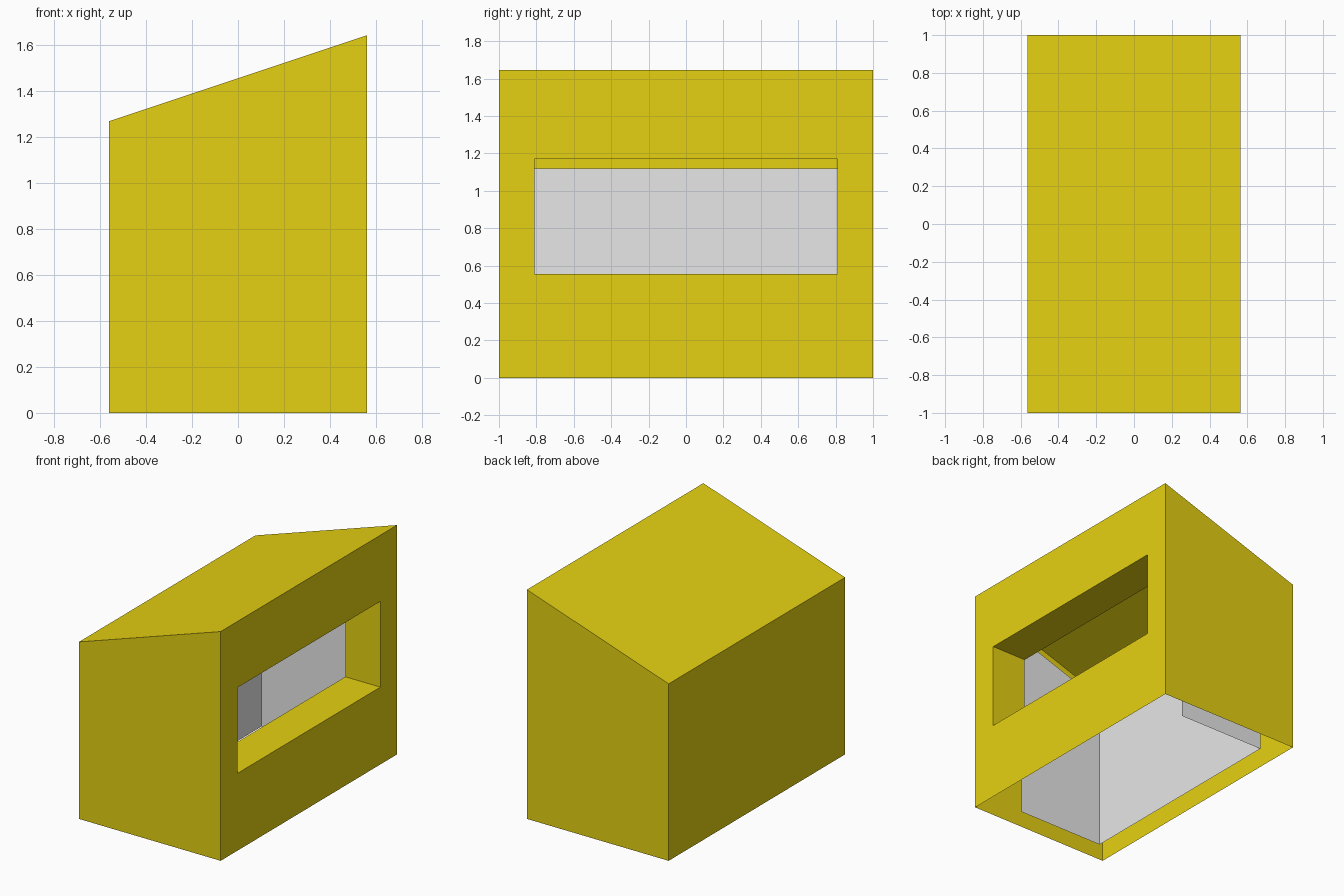
import bpy, bmesh

if "Cube" in bpy.data.objects:
    bpy.data.objects.remove(bpy.data.objects["Cube"])

X, Y = 0.5625, 1.0              # half depth and half width of the housing
Z_LOW, Z_HIGH = 1.27, 1.645     # roof height at the back (-x) and window (+x) side
X_IN, X_BACK = 0.285, -0.405    # inner end of the window sleeve, back of the lining


def material(name, rgb):
    m = bpy.data.materials.new(name)
    m.diffuse_color = (*rgb, 1.0)
    m.use_nodes = True
    m.node_tree.nodes["Principled BSDF"].inputs["Base Color"].default_value = m.diffuse_color
    return m


def roof(x, drop=0.0):
    """Height of the sloping roof at x, lowered by drop."""
    return Z_LOW + (Z_HIGH - Z_LOW) * (x + X) / (2 * X) - drop


def rect(x, half_y, z0, z1):
    """Rectangular loop facing +x."""
    return [(x, -half_y, z0), (x, half_y, z0), (x, half_y, z1), (x, -half_y, z1)]


def sheet_object(name, faces, mat):
    bm = bmesh.new()
    for f in faces:
        bm.faces.new([bm.verts.new(p) for p in f])
    bmesh.ops.remove_doubles(bm, verts=bm.verts[:], dist=1e-4)
    me = bpy.data.meshes.new(name)
    bm.to_mesh(me)
    bm.free()
    me.materials.append(mat)
    ob = bpy.data.objects.new(name, me)
    bpy.context.collection.objects.link(ob)
    return ob


def bridge(a, b):
    """Quads joining two loops of four points."""
    return [[a[i], a[(i + 1) % 4], b[(i + 1) % 4], b[i]] for i in range(4)]


yellow = material("yellow", (0.79, 0.64, 0.006))
grey = material("light grey", (0.8, 0.8, 0.8))

# Housing: thin walls, sloping roof, open bottom
back = rect(-X, Y, 0, Z_LOW)
front = rect(X, Y, 0, Z_HIGH)
housing = bridge(back, front)[1:] + [back[::-1]]      # skip the open bottom
window = rect(X, 0.81, 0.555, 1.17)
housing += bridge(front, window)                      # wall around the window
sheet_object("housing", housing, yellow)

# Window sleeve running inward
sheet_object("window_sleeve", bridge(window, rect(X_IN, 0.81, 0.555, 1.17)), yellow)

# Inner lining: back panel and two side panels, top parallel to the roof
W, DROP = 0.845, 0.202
lining = [rect(X_BACK, W, 0, roof(X_BACK, DROP))]
for s in (-1, 1):
    side = [(X_BACK, s * W, 0), (X_BACK, s * W, roof(X_BACK, DROP)),
            (X_IN, s * W, roof(X_IN, DROP)), (X_IN, s * W, 0)]
    lining.append(side if s > 0 else side[::-1])
sheet_object("inner_lining", lining, grey)
